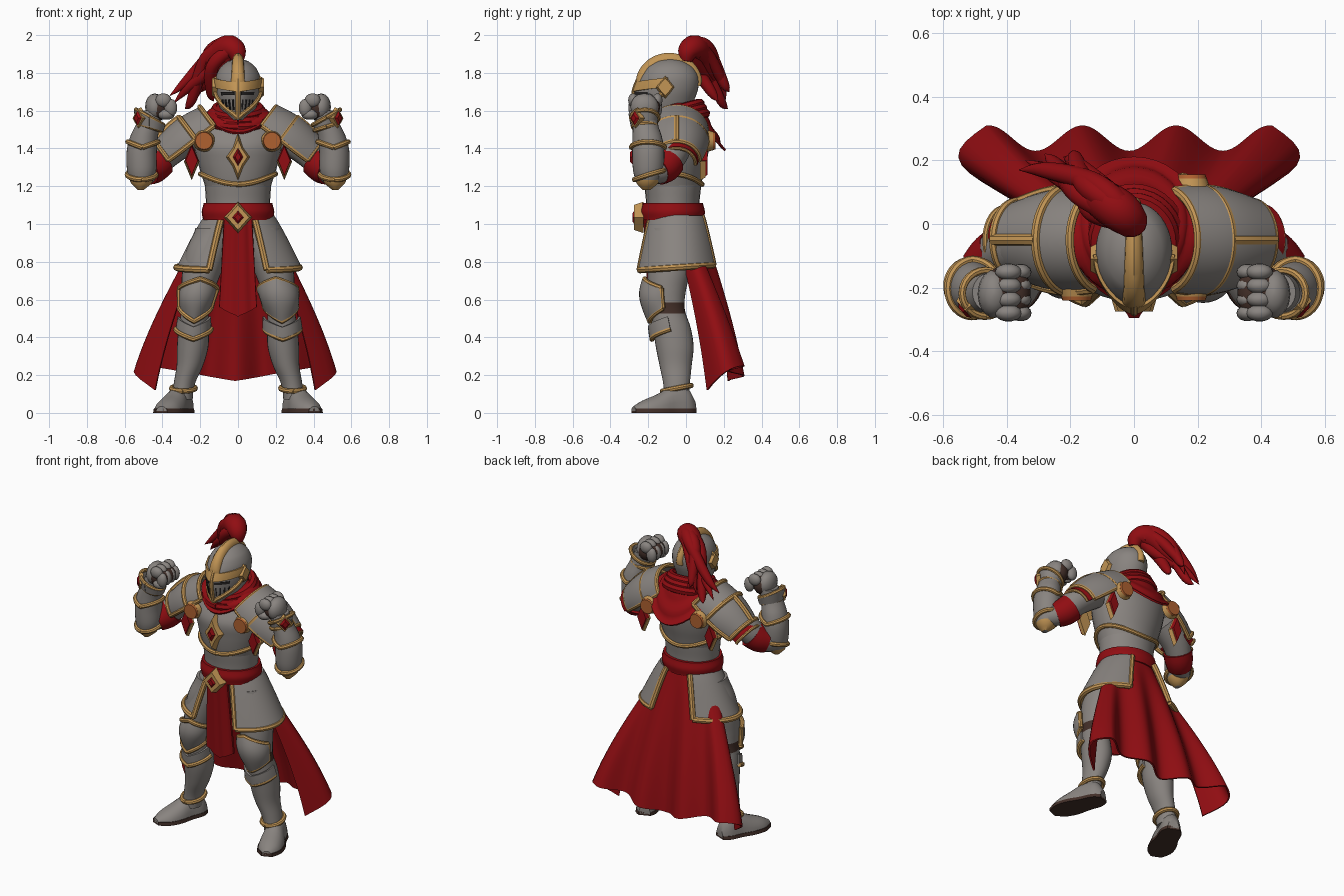
import bpy, bmesh
from math import sin, cos, pi, radians
from mathutils import Vector
if "Cube" in bpy.data.objects:
    bpy.data.objects.remove(bpy.data.objects["Cube"])
def material(name, *rgb):
    m = bpy.data.materials.new(name)
    m.use_nodes = True
    m.diffuse_color = m.node_tree.nodes["Principled BSDF"].inputs["Base Color"].default_value = (*rgb, 1)
    return m
steel, gold = material("steel", .25, .23, .215), material("gold", .54, .3, .09)
red, orange = material("red cloth", .28, .004, .006), material("copper orange", .43, .12, .03)
leather, shadow = material("dark leather", .055, .028, .021), material("visor black", .02, .018, .018)

# Helpers: every part is a grid, either open and thickened or closed and capped
def sheet(name, f, mat, nu=16, nv=10, thick=.012, side=1, closed=False, edges="", r=.014, pick=None):
    bm, cols, flip = bmesh.new(), nu + (not closed), Vector((side, 1, 1))
    grid = [[bm.verts.new(Vector(f(u / nu, v / nv)) * flip) for u in range(cols)] for v in range(nv + 1)]
    for low, high in zip(grid, grid[1:]):
        for u in range(nu):
            face = bm.faces.new((low[u], low[(u + 1) % cols], high[(u + 1) % cols], high[u]))
            face.material_index = pick(face.calc_center_median()) if pick else 0
    if closed:
        bm.faces.new(grid[0])
        bm.faces.new(grid[-1])
    else:
        bm.normal_update()
        bmesh.ops.solidify(bm, geom=bm.faces[:], thickness=thick)
    bmesh.ops.recalc_face_normals(bm, faces=bm.faces[:])
    mesh = bpy.data.meshes.new(name)
    bm.to_mesh(mesh)
    bm.free()
    for m in (mat if isinstance(mat, tuple) else (mat,)):
        mesh.materials.append(m)
    mesh.shade_smooth()
    mesh.set_sharp_from_angle(angle=radians(40))
    bpy.context.collection.objects.link(bpy.data.objects.new(name, mesh))
    for e in edges:
        n = nu if e in "tb" else nv
        border = [{"t": (k / n, 0), "b": (k / n, 1), "l": (0, k / n), "r": (1, k / n)}[e] for k in range(n + 1)]
        tube(name + "_trim", [f(*uv) for uv in border], gold, r, side)
def spline(rows, t):
    s = min(max(t, 0), 1) * (len(rows) - 1)
    i = min(int(s), len(rows) - 2)
    f, near = s - i, (rows[max(i - 1, 0)], rows[i], rows[i + 1], rows[min(i + 2, len(rows) - 1)])
    return [.5 * (2 * b + (c - a) * f + (2 * a - 5 * b + 4 * c - d) * f * f + (3 * b - a - 3 * c + d) * f ** 3)
            for a, b, c, d in zip(*near)]
def tube(name, pts, mat, r=.014, side=1, n=8, steps=0):
    pts = [spline(pts, k / steps) for k in range(steps + 1)] if steps else pts
    path, last = [Vector(p[:3]) for p in pts], len(pts) - 1
    rings, normal = [], (path[1] - path[0]).orthogonal()
    for i, p in enumerate(path):
        tan = (path[min(i + 1, last)] - path[max(i - 1, 0)]).normalized()
        normal = (normal - tan * normal.dot(tan)).normalized()
        size, other = (pts[i][3] if len(pts[i]) > 3 else r), tan.cross(normal)
        rings.append([p + size * (cos(2 * pi * k / n) * normal + sin(2 * pi * k / n) * other) for k in range(n)])
    sheet(name, lambda u, v: rings[round(v * last)][round(u * n) % n], mat, n, last, side=side, closed=True)
def on(rows, a, z, out=0):  # point on a body of rows (z, cx, cy, rx, ry); angle 0 is the front
    i = max(k for k in range(len(rows) - 1) if k == 0 or rows[k][0] <= z)
    t = (i + (z - rows[i][0]) / (rows[i + 1][0] - rows[i][0])) / (len(rows) - 1)
    _, cx, cy, rx, ry = spline(rows, t)
    return cx + (rx + out) * sin(a), cy - (ry + out) * cos(a), z
def body(name, rows, mat, side=1, nv=20, pick=None):
    low, high = rows[0][0], rows[-1][0]
    sheet(name, lambda u, v: on(rows, 2 * pi * u, low + (high - low) * v), mat, 28, nv, side=side, closed=True, pick=pick)
def loop(name, rows, height, out=.004, r=.014, side=1):
    tube(name, [on(rows, a, height(a), out) for a in [pi * k / 16 for k in range(33)]], gold, r, side)
def ball(name, c, size, mat, side):
    sheet(name, lambda u, v: [m + s * d for m, s, d in zip(c, size, (
        sin(pi * (.03 + .94 * v)) * cos(2 * pi * u), sin(pi * (.03 + .94 * v)) * sin(2 * pi * u), cos(pi * v)))],
        mat, 14, 8, side=side, closed=True)
def prism(name, c, w, h, d, mat, n=4, turn=0, taper=.5, star=1, side=1):
    def f(u, v):
        a, k = 2 * pi * u, (1 - v * (1 - taper)) * (star if round(u * n) % 2 else 1)
        x, y = w * k * cos(a), d * v
        return c[0] + cos(turn) * x + sin(turn) * y, c[1] + sin(turn) * x - cos(turn) * y, c[2] + h * k * sin(a)
    sheet(name, f, mat, n, 1, side=side, closed=True)

# Torso, belt and pelvis
torso = [(1.17, 0, -.07, .168, .145), (1.25, 0, -.07, .19, .16), (1.33, 0, -.065, .215, .175),
         (1.42, 0, -.06, .235, .183), (1.5, 0, -.04, .235, .155), (1.56, 0, -.04, .15, .12), (1.6, 0, -.05, .08, .09)]
body("cuirass", torso, steel)
body("abdomen", [(1.06, 0, -.07, .168, .142), (1.12, 0, -.07, .17, .142), (1.22, 0, -.07, .176, .152)], steel)
body("pelvis", [(.84, 0, -.06, .13, .11), (.95, 0, -.06, .145, .12), (1.06, 0, -.065, .16, .135)], leather)
body("belt", [(1.02, 0, -.07, .185, .163), (1.065, 0, -.07, .192, .17), (1.11, 0, -.07, .182, .16)], red)
loop("cuirass_hem", torso, lambda a: 1.265 - .055 * cos(a) ** 2)
for part, x, y, z, w, h, d, mat, n, taper, star in (
        ("buckle", 0, -.225, 1.035, .074, .083, .05, gold, 4, .8, 1), ("buckle_gem", 0, -.27, 1.035, .036, .042, .014, red, 4, .5, 1),
        ("chest_star", 0, -.225, 1.355, .066, .125, .05, gold, 8, .75, .62), ("chest_gem", 0, -.27, 1.355, .03, .052, .026, red, 4, .5, 1)):
    prism(part, (x, y, z), w, h, d, mat, n, 0, taper, star)

# Red hood, scarf, tabard and cape
def hood(u, v):
    c, fold = cos(2 * pi * u), .009 * v * sin(16 * v + 3 * cos(2 * pi * u))
    wide = .105 + .03 * max(0, -c)
    return ((.09 + wide * v + fold) * sin(2 * pi * u), -.035 - (.1 + wide * v + fold) * c, 1.63 - v * (.07 + .13 * c * c - .045 * c))
def tabard(u, v):
    w = abs(2 * u - 1)
    return (2 * u - 1) * (.075 + .025 * v), -.215 + .03 * v + .012 * w + .004 * cos(9 * w), 1.03 - .47 * v - .05 * v * (1 - w)
def cape(u, v):
    t, sign, a = abs(2 * u - 1), (1 if u > .5 else -1), (2 * u - 1) * radians(100)
    curl, flat, bulge = max(0, (t - .8) / .2), min(t / .8, 1), v * (1 - v)
    foot = Vector((sign * (.45 * flat + .1 * sin(pi * curl) - .025 * curl) - .015,
                   .27 - .04 * cos(2 * pi * flat * 1.53) - .2 * curl, .17 + .08 * flat - .13 * curl ** 2))
    x, y, z = Vector((.155 * sin(a), -.06 + .135 * cos(a), 1.05)).lerp(foot, v)
    return x * (1 + .25 * bulge), y + .08 * bulge, z
sheet("hood_drape", hood, red, 40, 14)
sheet("tabard", tabard, red, 16, 12)
sheet("cape", cape, red, 80, 24, thick=.01)
for k in range(3):
    tube("scarf_roll", [((.145 - .014 * k) * sin(a), -.055 - (.155 - .014 * k) * cos(a), 1.55 + .026 * k - .035 * cos(a))
                        for a in [pi * j / 16 for j in range(33)]], red, .028)

# Helmet
helm_rows = [(1.55, 0, -.13, .05, .09), (1.6, 0, -.11, .09, .125), (1.66, 0, -.1, .11, .145), (1.72, 0, -.09, .12, .155),
             (1.78, 0, -.085, .117, .15), (1.83, 0, -.085, .094, .122), (1.862, 0, -.085, .055, .072), (1.876, 0, -.085, .01, .015)]
def helm(a, z, out=0):
    x, y, z = on(helm_rows, a, z, out)
    return x, y - .028 * max(0, cos(a)) ** 6 * min(1, max(0, (1.8 - z) / .1)), z
def crest(u, v):
    th, r = .2 + 2.75 * v, .16 + (.012 + .034 * sin(pi * v) ** .5) * cos(2 * pi * u)
    return (.038 - .016 * v) * sin(2 * pi * u), -.09 - r * cos(th), 1.7 + r * sin(th)
sheet("helmet", lambda u, v: helm(2 * pi * u, 1.55 + .326 * v), steel, 40, 24, closed=True)
sheet("helmet_crest", crest, gold, 12, 24, closed=True)
sheet("brow_plate", lambda u, v: helm(3 * u - 1.5, 1.7 + .05 * v + .025 * abs(2 * u - 1), .01), gold, 24, 3)
tube("nose_ridge", [helm(0, 1.56 + .03 * k, .002) for k in range(8)], gold)
for side, tag in ((1, "left_"), (-1, "right_")):
    tube(tag + "visor_frame", [helm(1.4 - .117 * k, 1.7 - .14 * (k / 12) ** .7, .003) for k in range(13)], gold, .014, side)
    sheet(tag + "eye_slit", lambda u, v: helm(.15 + .65 * u, 1.682 + .016 * v, .003), shadow, 8, 1, .006, side)
    for k in range(4):
        sheet(tag + "breath_slit", lambda u, v: helm(.2 + .19 * k + .07 * u, 1.605 + .055 * v, .002), shadow, 2, 4, .006, side)
    prism(tag + "helmet_hinge", (.105, -.11, 1.725), .055, .065, .032, gold, 8, pi / 2, .7, .75, side)

# Plume: one thick root with a fan of tapering locks
tube("plume_root", [(0, 0, 1.86, .03), (-.01, .01, 1.91, .055), (-.05, .045, 1.935, .066), (-.11, .085, 1.9, .06),
                    (-.17, .125, 1.82, .042), (-.23, .16, 1.73, .008)], red, n=14, steps=24)
for k, tip in enumerate([(-.36, .17, 1.68), (-.34, .2, 1.64), (-.28, .22, 1.61), (-.22, .21, 1.66), (-.13, .17, 1.65), (-.19, .23, 1.7)]):
    spread, rise = .04 * sin(2.4 * k), .04 * cos(2.4 * k)
    bend = Vector((-.13 + spread, .09 + rise, 1.87 + rise))
    lower = bend.lerp(Vector(tip), .6) + Vector((-.01, .015, spread - .02))
    tube("plume_lock", [(0, 0, 1.88, .02), (-.04 + spread / 2, .035 + rise / 2, 1.935 + rise / 2, .038), (*bend, .036),
                        (*lower, .026), (*tip, .002)], red, n=10, steps=20)

# Paired armour shapes, given for the left
def pauldron(u, v, shrink=0):
    a, swell = (2 * u - 1) * radians(75 + 15 * v), .02 * sin(pi * min(v, 1)) - shrink
    rn = .17 - .045 * v + swell
    return .1 + .267 * v + .6 * rn * cos(a), -.05 + (.16 - .04 * v + swell) * sin(a), 1.484 - .146 * v + .8 * rn * cos(a)
def tasset(u, v):
    a, flare = radians(28 + 124 * u), v ** .9
    return (.18 + .145 * flare) * sin(a), -.05 - (.15 + .07 * flare) * cos(a), 1.04 - .27 * v - .015 * v * cos(a)
def knee(u, v):
    w = abs(2 * u - 1)
    return on(leg, 2.6 * u - 1.3, .71 - .05 * w + (.12 * w - .225) * v, .014 + .028 * sin(pi * v) * (1 - w * w))
def cuff(u, v):
    a, r = 2 * pi * u, .062 + .01 * v
    return .468 + r * sin(a), -.218 - r * cos(a), 1.515 + .05 * v + (.02 + .02 * v) * sin(a)
def boot(u, v, grow=1, cap=1):
    d, w, h = spline(foot, v)
    across, up = w * grow * cos(2 * pi * u), max(0, sin(2 * pi * u)) ** .8
    return .29 + .38 * d + .925 * across, .38 * across - .925 * d, min(cap, h * up * 4) if cap < 1 else max(.01, h * up)
leg = [(.07, .295, -.05, .055, .065), (.15, .285, -.05, .056, .07), (.25, .255, -.055, .07, .085), (.35, .24, -.06, .083, .1),
       (.45, .235, -.075, .08, .1), (.55, .227, -.095, .073, .088), (.65, .212, -.1, .088, .1), (.75, .19, -.09, .105, .115),
       (.86, .16, -.08, .115, .12), (.98, .12, -.07, .105, .115)]
forearm = [(1.18, .515, -.21, .015, .02), (1.21, .512, -.205, .052, .055), (1.28, .51, -.2, .077, .08), (1.38, .51, -.2, .08, .085),
           (1.46, .498, -.205, .074, .078), (1.53, .475, -.215, .064, .066), (1.6, .45, -.215, .058, .062)]
foot = [(-.045, .035, .07), (0, .06, .135), (.08, .064, .14), (.16, .076, .1), (.24, .068, .068), (.3, .03, .035)]
for side, tag in ((1, "left_"), (-1, "right_")):
    # Shoulder
    sheet(tag + "pauldron", pauldron, steel, 24, 14, side=side, edges="tblr")
    tube(tag + "pauldron_band", [pauldron(k / 24, .4) for k in range(25)], gold, .015, side)
    tube(tag + "pauldron_ridge", [pauldron(.5, .4 + .06 * k) for k in range(11)], gold, .018, side)
    sheet(tag + "shoulder_cloth", lambda u, v: pauldron(u, .9 + .24 * v, .014), red, 20, 4, side=side, edges="b", r=.01)
    for turn, y, place in ((0, -.2, "front_"), (pi, .115, "back_")):
        for part, w, h, x, z, d, mat, n in (("disc_rim", .058, .058, .18, 1.44, 0, gold, 20), ("disc", .053, .053, .18, 1.44, .012, orange, 20),
                                            ("strap_rim", .041, .098, .245, 1.33, -.04, gold, 4), ("strap", .037, .09, .245, 1.335, -.03, red, 4)):
            prism(tag + place + part, (x, y - d * cos(turn), z), w, h, .028, mat, n, turn, .85, side=side)
    # Arm
    tube(tag + "upper_arm", [(.27, -.05, 1.46, .09), (.38, -.07, 1.38, .086), (.46, -.12, 1.29, .07), (.51, -.18, 1.27, .06)],
         steel, side=side, n=16, steps=12)
    tube(tag + "sleeve", [(.415, -.09, 1.33, .087), (.445, -.115, 1.3, .085), (.48, -.15, 1.28, .076)], red, side=side, n=16, steps=6)
    body(tag + "forearm", forearm, (steel, gold), side, 24, lambda c: int(c.z < 1.225))
    loop(tag + "elbow_trim", forearm, lambda a: 1.235 + .05 * sin(a / 2) ** 2, side=side)
    loop(tag + "forearm_trim", forearm, lambda a: 1.405 + .03 * abs(sin(a)), side=side)
    sheet(tag + "cuff", cuff, steel, 24, 4, side=side, edges="tb", r=.012)
    prism(tag + "cuff_mount", (.512, -.255, 1.56), .048, .058, .026, gold, turn=.85, taper=.85, side=side)
    prism(tag + "cuff_gem", (.53, -.27, 1.56), .036, .044, .012, red, turn=.85, side=side)
    # Fist
    for part, c, size, mat in (("palm", (.42, -.215, 1.615), (.06, .08, .066), leather), ("grip", (.37, -.215, 1.62), (.045, .08, .045), leather),
                               ("hand_plate", (.44, -.22, 1.62), (.052, .076, .07), steel), ("thumb", (.38, -.27, 1.58), (.045, .035, .028), steel)):
        ball(tag + part, c, size, mat, side)
    for y in (-.28, -.237, -.194, -.151):
        ball(tag + "knuckle", (.395, y, 1.655), (.042, .027, .036), steel, side)
        ball(tag + "finger", (.356, y, 1.615), (.034, .026, .046), steel, side)
    # Leg
    body(tag + "leg", leg, (steel, leather), side, 46, lambda c: int(.53 < c.z < .575))
    sheet(tag + "tasset", tasset, steel, 24, 10, side=side, edges="blr", r=.018)
    sheet(tag + "knee_guard", knee, steel, 16, 10, side=side, edges="tblr")
    sheet(tag + "shin_guard", lambda u, v: on(leg, 3 * u - 1.5, .455 + .055 * abs(2 * u - 1) - .065 * v, .014), steel, 16, 4, side=side, edges="b")
    loop(tag + "ankle_band", leg, lambda a: .13 - .015 * cos(a), .008, .014, side)
    sheet(tag + "boot", boot, steel, 20, 16, side=side, closed=True)
    sheet(tag + "sole", lambda u, v: boot(u, v, 1.08, .022), leather, 20, 16, side=side, closed=True)
